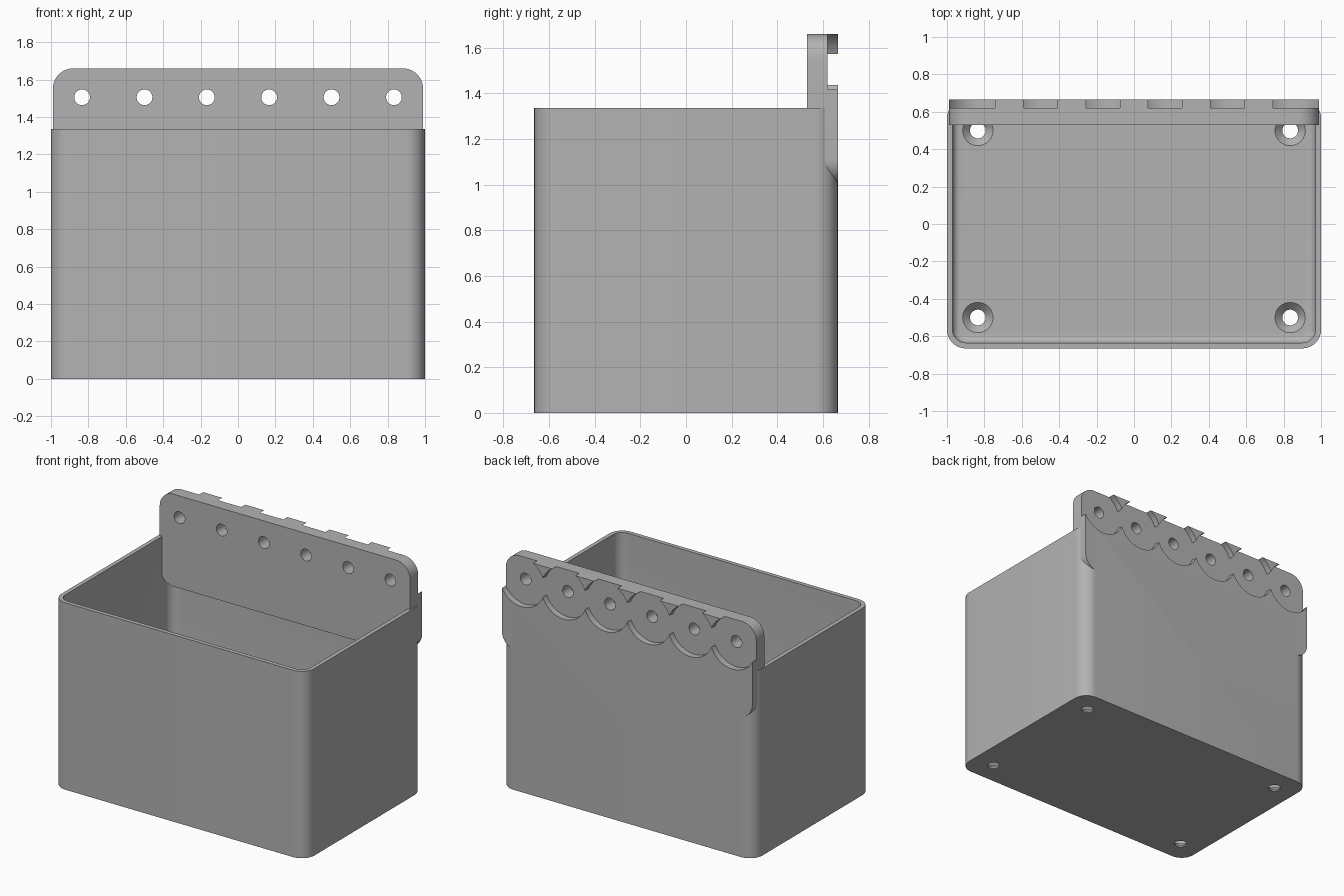
import bpy, bmesh, math
from mathutils import Matrix

if "Cube" in bpy.data.objects:
    bpy.data.objects.remove(bpy.data.objects["Cube"])

W, D, H = 1.0, 0.665, 1.335        # half width, half depth, height of the bin
WALL, FLOOR, CORNER = 0.03, 0.05, 0.1
HOLE_Z, HOLE_R = 1.505, 0.042

grey = bpy.data.materials.new("plain grey")
grey.use_nodes = True
grey.diffuse_color = (0.45, 0.45, 0.45, 1)
grey.node_tree.nodes["Principled BSDF"].inputs["Base Color"].default_value = grey.diffuse_color


def rounded_rect(hx, hy, r, steps=10):
    """Counter-clockwise outline with rounded corners."""
    pts = []
    for k, (sx, sy) in enumerate([(1, 1), (-1, 1), (-1, -1), (1, -1)]):
        for i in range(steps + 1):
            a = math.pi / 2 * (k + i / steps)
            pts.append((sx * (hx - r) + r * math.cos(a), sy * (hy - r) + r * math.sin(a)))
    return pts


def circle(r, n=48):
    return [(r * math.cos(math.tau * i / n), r * math.sin(math.tau * i / n)) for i in range(n)]


def loft(name, rings, matrix=Matrix()):
    """Join a list of (outline, height) rings into a capped solid."""
    bm = bmesh.new()
    loops = [[bm.verts.new((x, y, z)) for x, y in pts] for pts, z in rings]
    for a, b in zip(loops, loops[1:]):
        for i in range(len(a)):
            j = (i + 1) % len(a)
            bm.faces.new((a[i], a[j], b[j], b[i]))
    bm.faces.new(loops[0][::-1])
    bm.faces.new(loops[-1])
    bm.transform(matrix)
    bmesh.ops.recalc_face_normals(bm, faces=bm.faces)
    mesh = bpy.data.meshes.new(name)
    bm.to_mesh(mesh)
    bm.free()
    mesh.materials.append(grey)
    obj = bpy.data.objects.new(name, mesh)
    bpy.context.collection.objects.link(obj)
    return obj


def facing_back(x, y, z):
    """Place a lofted solid so that it rises along +y."""
    return Matrix.Translation((x, y, z)) @ Matrix.Rotation(-math.pi / 2, 4, "X")


def cut(target, cutters):
    """Subtract each cutter in turn and apply."""
    bpy.context.view_layer.objects.active = target
    for c in cutters:
        mod = target.modifiers.new("cut", "BOOLEAN")
        mod.operation, mod.solver, mod.object = "DIFFERENCE", "EXACT", c
        bpy.ops.object.modifier_apply(modifier=mod.name)


def inset(d, r):
    return rounded_rect(W - d, D - d, r)


# Bin shell: outside wall, rim, inside wall, then a small fillet into the floor
FILLET = 0.04
rings = [(inset(0, CORNER), 0), (inset(0, CORNER), H), (inset(WALL, CORNER - WALL), H)]
for i in range(7):
    a = math.pi / 2 * i / 6
    d = FILLET * (1 - math.cos(a))
    rings.append((inset(WALL + d, CORNER - WALL - d), FLOOR + FILLET * (1 - math.sin(a))))
bin_shell = loft("bin_shell", rings)

# Mounting plate with rounded corners, hanging partly inside the bin
PLATE_LOW, PLATE_TOP = 1.0, 1.66
outline = rounded_rect(0.99, (PLATE_TOP - PLATE_LOW) / 2, 0.11)
mounting_plate = loft("mounting_plate", [(outline, 0), (outline, D - 0.53)],
                      facing_back(0, 0.53, (PLATE_TOP + PLATE_LOW) / 2))

# Round recesses and bolt holes in a row along the plate
recesses, bolts = [], []
for i in range(6):
    x = (i - 2.5) / 3
    recesses.append(loft("recess_cutter", [(circle(0.18, 64), 0), (circle(0.18, 64), 0.1)],
                         facing_back(x, 0.62, HOLE_Z)))
    bolts.append(loft("bolt_cutter", [(circle(HOLE_R), 0), (circle(HOLE_R), 0.3)],
                      facing_back(x, 0.45, HOLE_Z)))

# Countersunk drain holes in the floor corners
drains = []
for sx in (-1, 1):
    for sy in (-1, 1):
        drains.append(loft("drain_cutter",
                           [(circle(HOLE_R), -0.1), (circle(HOLE_R), FLOOR - 0.04),
                            (circle(0.081), FLOOR), (circle(0.081), FLOOR + 0.03)],
                           Matrix.Translation((sx * 0.835, sy * 0.5, 0))))

cut(mounting_plate, recesses + bolts)
cut(bin_shell, recesses + drains)
for c in recesses + bolts + drains:
    bpy.data.objects.remove(c)

# Smooth the curves and keep the edges crisp
for obj in (bin_shell, mounting_plate):
    bpy.ops.object.select_all(action="DESELECT")
    obj.select_set(True)
    bpy.context.view_layer.objects.active = obj
    bpy.ops.object.shade_smooth_by_angle(angle=math.radians(30))
